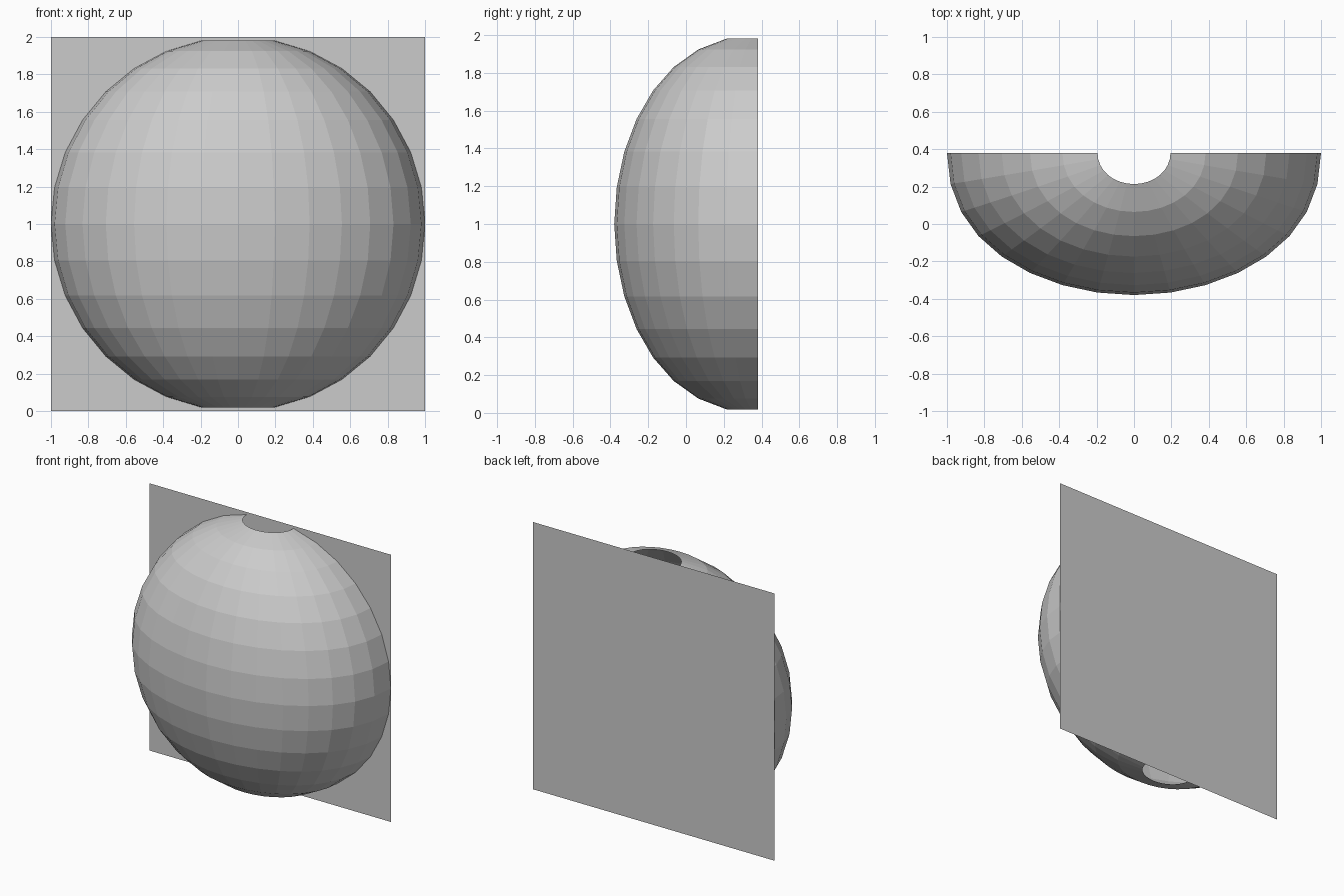
import bpy, bmesh
from math import sin, cos, pi

if "Cube" in bpy.data.objects:
    bpy.data.objects.remove(bpy.data.objects["Cube"])

BACK = 0.38      # y of the flat back panel
STEPS = 16       # facets over half a turn, both ways


def bulge(s):
    # forward depth of the dome, slightly fuller than an ellipsoid near the rim
    return s * (0.89 - 0.2 * s + 0.07 * s * s)


def add_object(name, bm):
    mesh = bpy.data.meshes.new(name)
    bm.to_mesh(mesh)
    bm.free()
    obj = bpy.data.objects.new(name, mesh)
    bpy.context.collection.objects.link(obj)
    return obj


# Faceted half dome, open at both poles
bm = bmesh.new()
rings = []
for i in range(1, STEPS):
    a = pi * i / STEPS
    ring = []
    for j in range(STEPS + 1):
        t = pi * j / STEPS
        s = max(0.0, sin(a) * sin(t))
        ring.append(bm.verts.new((-sin(a) * cos(t), BACK - bulge(s), 1 + cos(a))))
    rings.append(ring)
for upper, lower in zip(rings, rings[1:]):
    for j in range(STEPS):
        bm.faces.new((upper[j], lower[j], lower[j + 1], upper[j + 1]))
add_object("half_dome", bm)

# Flat square back panel
bm = bmesh.new()
corners = [(-1, 0), (1, 0), (1, 2), (-1, 2)]
bm.faces.new([bm.verts.new((x, BACK, z)) for x, z in corners])
add_object("back_panel", bm)
